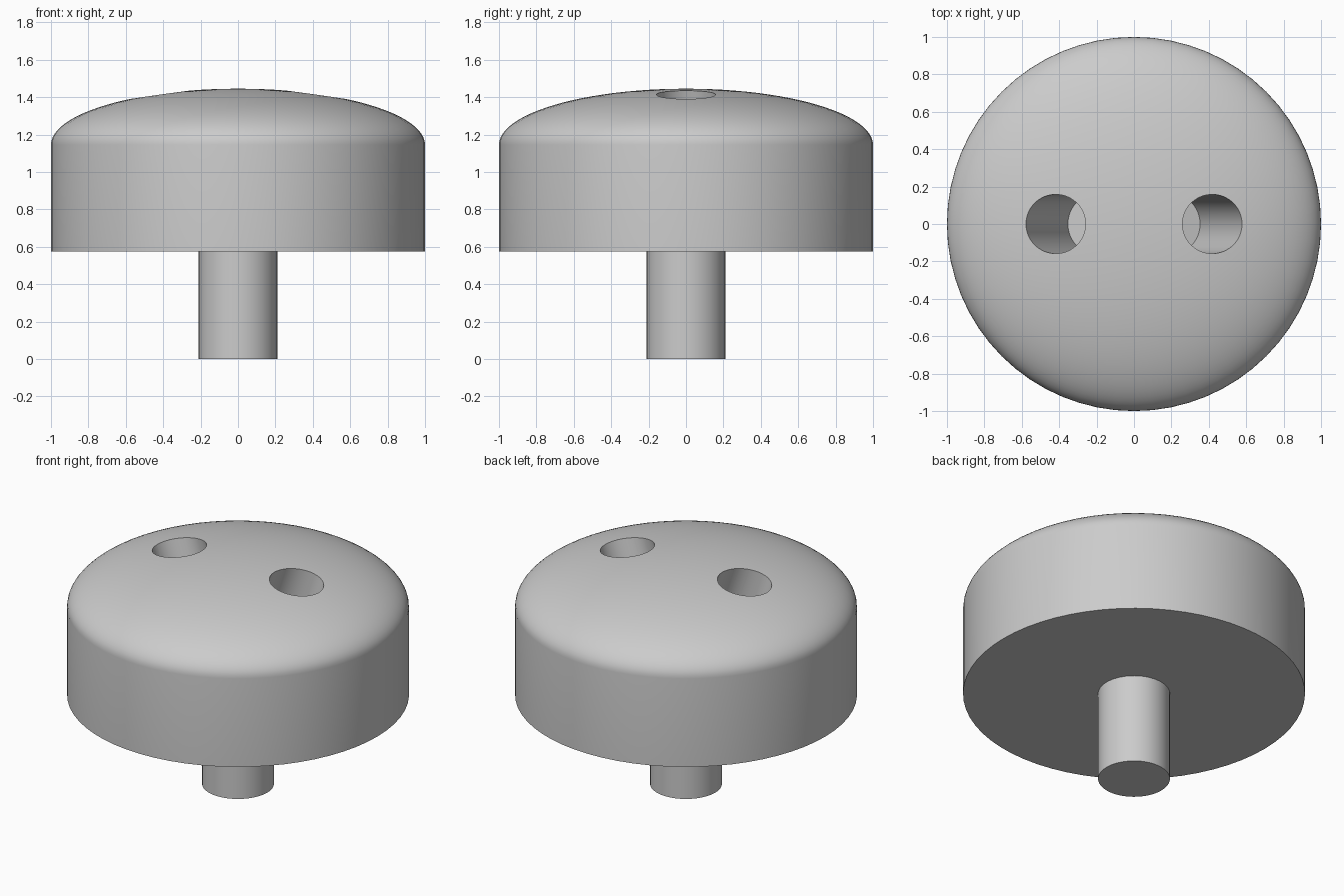
import bpy
import bmesh
from math import sin, cos, tan, pi, radians
from mathutils import Matrix, Vector

cube = bpy.data.objects.get("Cube")
if cube:
    bpy.data.objects.remove(cube, do_unlink=True)

SIDES = 64
BASE_Z, RIM_Z, DOME_H = 0.575, 1.145, 0.30
STEM_R = 0.21
HOLE_X, HOLE_R, TILT = 0.42, 0.158, radians(19)
HOLE_TOP, HOLE_FLOOR = 1.417, 0.79

# One plain grey for the whole model
grey = bpy.data.materials.new("plain_grey")
grey.use_nodes = True
grey.diffuse_color = (0.6, 0.6, 0.6, 1)
grey.node_tree.nodes["Principled BSDF"].inputs["Base Color"].default_value = (0.6, 0.6, 0.6, 1)


def add_object(name, bm):
    mesh = bpy.data.meshes.new(name)
    bmesh.ops.recalc_face_normals(bm, faces=bm.faces)
    bm.to_mesh(mesh)
    bm.free()
    mesh.materials.append(grey)
    obj = bpy.data.objects.new(name, mesh)
    bpy.context.collection.objects.link(obj)
    return obj


def lathe(name, profile):
    """Revolve (radius, height) points that start and end on the axis."""
    bm = bmesh.new()
    rings = []
    for r, z in profile:
        count = SIDES if r > 1e-6 else 1
        rings.append([bm.verts.new((r * cos(2 * pi * i / SIDES), r * sin(2 * pi * i / SIDES), z))
                      for i in range(count)])
    for low, high in zip(rings, rings[1:]):
        for i in range(SIDES):
            j = (i + 1) % SIDES
            if len(low) == 1:
                bm.faces.new((low[0], high[j], high[i]))
            elif len(high) == 1:
                bm.faces.new((low[i], low[j], high[0]))
            else:
                bm.faces.new((low[i], low[j], high[j], high[i]))
    return add_object(name, bm)


def drill(name, side):
    """Slanted cylinder leaning outwards at the top."""
    axis = Vector((side * sin(TILT), 0, cos(TILT)))
    floor = Vector((side * (HOLE_X - (HOLE_TOP - HOLE_FLOOR) * tan(TILT)), 0, HOLE_FLOOR))
    length = 1.0
    bm = bmesh.new()
    place = (Matrix.Translation(floor + axis * length / 2)
             @ Matrix.Rotation(side * TILT, 4, "Y"))
    bmesh.ops.create_cone(bm, cap_ends=True, segments=SIDES, radius1=HOLE_R,
                          radius2=HOLE_R, depth=length, matrix=place)
    obj = add_object(name, bm)
    obj.hide_render = True
    obj.hide_viewport = True
    return obj


# Cap: straight-sided disc with an elliptical dome
dome = [(cos(a), RIM_Z + DOME_H * sin(a)) for a in (pi / 2 * i / 24 for i in range(24))]
cap = lathe("domed_cap", [(0, BASE_Z), (1, BASE_Z)] + dome + [(0, RIM_Z + DOME_H)])

# Stem under the cap
stem = lathe("stem", [(0, 0), (STEM_R, 0), (STEM_R, BASE_Z + 0.01), (0, BASE_Z + 0.01)])

# Two blind holes slanting towards the middle
for side, label in ((1, "left"), (-1, "right")):
    cutter = drill(label + "_hole_cutter", side)
    cut = cap.modifiers.new(label + "_hole", "BOOLEAN")
    cut.operation = "DIFFERENCE"
    cut.solver = "EXACT"
    cut.object = cutter

# Apply the cuts and remove the cutters
bpy.context.view_layer.update()
graph = bpy.context.evaluated_depsgraph_get()
cut_mesh = bpy.data.meshes.new_from_object(cap.evaluated_get(graph))
cutters = [m.object for m in cap.modifiers]
cap.modifiers.clear()
cap.data = cut_mesh
for cutter in cutters:
    bpy.data.objects.remove(cutter, do_unlink=True)

# Smooth shading with crisp rims
for obj in (cap, stem):
    bpy.ops.object.select_all(action="DESELECT")
    obj.select_set(True)
    bpy.context.view_layer.objects.active = obj
    bpy.ops.object.shade_smooth_by_angle(angle=radians(30))
